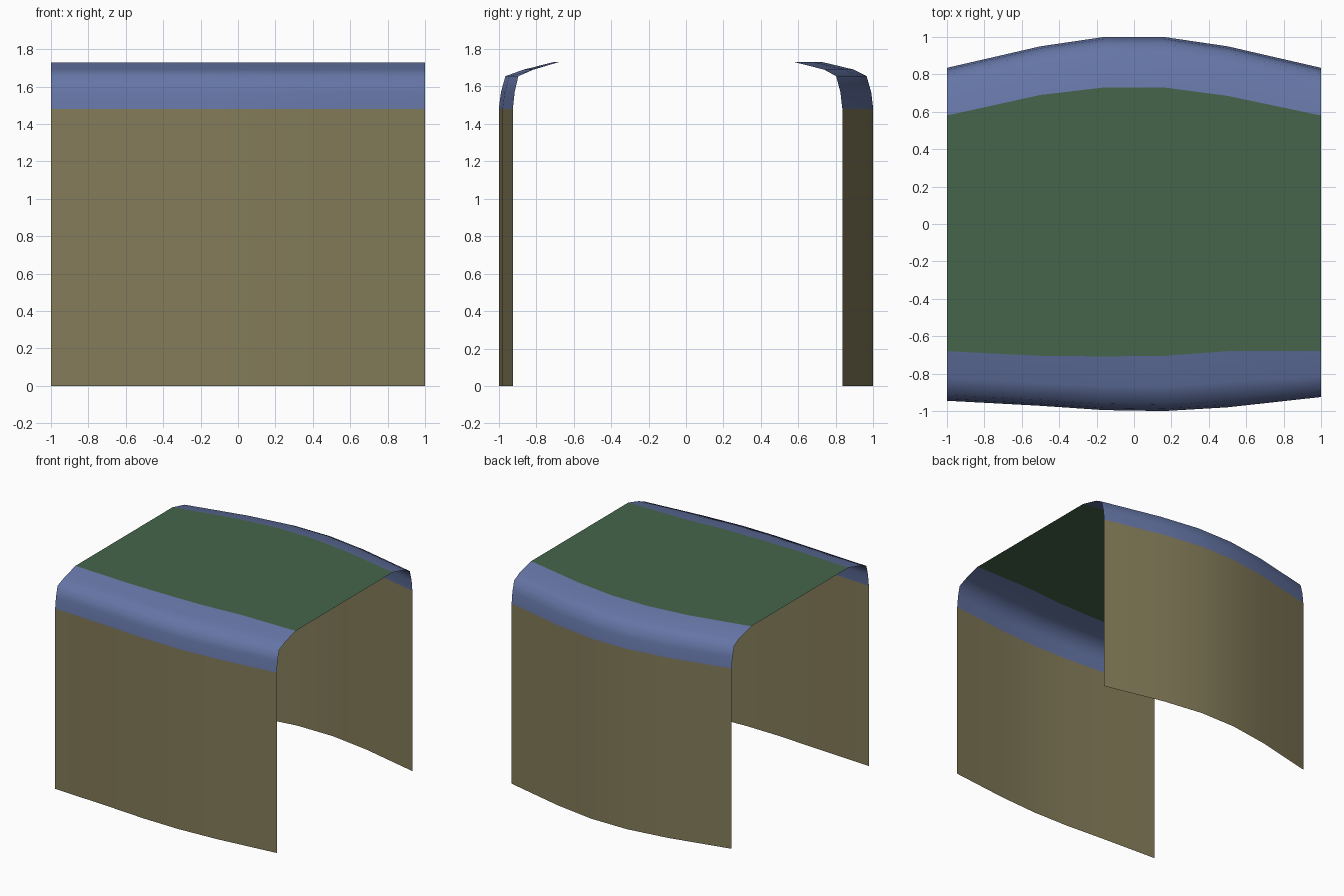
import bpy

if "Cube" in bpy.data.objects:
    bpy.data.objects.remove(bpy.data.objects["Cube"])

# Stations along the width; plan curves of the walls and of the roof edge
XS = [-1.0, -0.5, -0.16, 0.16, 0.5, 1.0]
BACK_WALL = [0.835, 0.95, 1.0, 1.0, 0.95, 0.835]
BACK_ROOF = [0.58, 0.69, 0.73, 0.73, 0.685, 0.58]
FRONT_WALL = [-0.945, -0.972, -0.995, -1.0, -0.98, -0.925]
FRONT_ROOF = [-0.68, -0.705, -0.708, -0.705, -0.68, -0.68]
EAVE_Z, TOP_Z = 1.48, 1.73


def material(name, rgb):
    m = bpy.data.materials.new(name)
    m.diffuse_color = (*rgb, 1)
    m.use_nodes = True
    m.node_tree.nodes["Principled BSDF"].inputs["Base Color"].default_value = m.diffuse_color
    return m


def loft(name, rows, mat, up, smooth=True):
    """Skin a sheet through rows of points; up flips the facing."""
    n = len(rows[0])
    verts = [p for row in rows for p in row]
    faces = []
    for j in range(len(rows) - 1):
        for i in range(n - 1):
            a = j * n + i
            f = (a, a + 1, a + n + 1, a + n)
            faces.append(f if up else f[::-1])
    me = bpy.data.meshes.new(name)
    me.from_pydata(verts, [], faces)
    me.materials.append(mat)
    for p in me.polygons:
        p.use_smooth = smooth
    ob = bpy.data.objects.new(name, me)
    bpy.context.collection.objects.link(ob)


def row(ys, z):
    return [(x, y, z) for x, y in zip(XS, ys)]


wall_mat = material("wall_olive", (0.23, 0.20, 0.10))
edge_mat = material("edge_blue", (0.13, 0.18, 0.38))
roof_mat = material("roof_green", (0.06, 0.13, 0.07))

# Rounded edge: (share of the way from wall to roof, height)
FRONT_PROFILE = [(0, EAVE_Z), (0.04, 1.57), (0.12, 1.655), (0.45, 1.69), (1, TOP_Z)]
BACK_PROFILE = [(0, EAVE_Z), (0.04, 1.57), (0.13, 1.655), (0.38, 1.69), (1, TOP_Z)]

# Walls and rounded roof edges on both sides
for side, wall, roof, profile in (("front", FRONT_WALL, FRONT_ROOF, FRONT_PROFILE),
                                  ("back", BACK_WALL, BACK_ROOF, BACK_PROFILE)):
    up = side == "front"
    loft(side + "_wall", [row(wall, 0), row(wall, EAVE_Z)], wall_mat, up)
    loft(side + "_roof_edge",
         [row([w + (r - w) * f for w, r in zip(wall, roof)], z) for f, z in profile],
         edge_mat, up)

# Flat roof between the edges
loft("roof_panel", [row(FRONT_ROOF, TOP_Z), row(BACK_ROOF, TOP_Z)], roof_mat, True, False)
